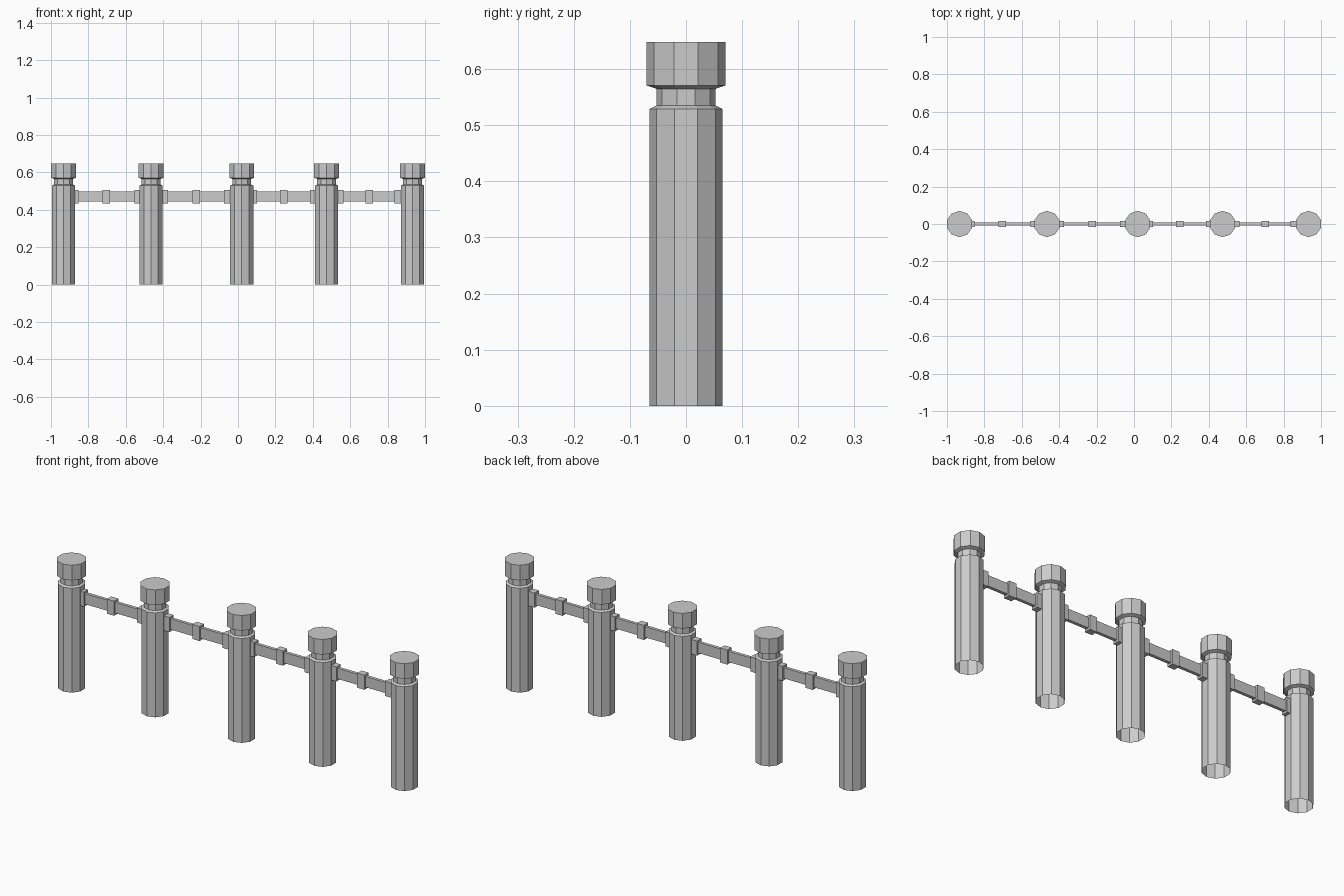
import bpy, bmesh, math

if "Cube" in bpy.data.objects:
    bpy.data.objects.remove(bpy.data.objects["Cube"])

SIDES = 10
# (radius, height) outline of a bollard, bottom end left open
PROFILE = [(0.065, 0), (0.065, 0.529), (0.053, 0.535), (0.053, 0.565),
           (0.07, 0.571), (0.07, 0.648)]


def finish(name, bm, x):
    bmesh.ops.recalc_face_normals(bm, faces=bm.faces)
    mesh = bpy.data.meshes.new(name)
    bm.to_mesh(mesh)
    bm.free()
    obj = bpy.data.objects.new(name, mesh)
    obj.location.x = x
    bpy.context.collection.objects.link(obj)


def bollard(name, x):
    bm = bmesh.new()
    rings = []
    for r, z in PROFILE:
        angles = [math.pi / 2 + math.tau * i / SIDES for i in range(SIDES)]
        rings.append([bm.verts.new((r * math.cos(a), r * math.sin(a), z)) for a in angles])
    for low, high in zip(rings, rings[1:]):
        for i in range(SIDES):
            j = (i + 1) % SIDES
            bm.faces.new((low[i], low[j], high[j], high[i]))
    bm.faces.new(rings[-1])
    finish(name, bm, x)


def box(bm, x, size):
    verts = bmesh.ops.create_cube(bm, size=1)["verts"]
    bmesh.ops.scale(bm, vec=size, verts=verts)
    bmesh.ops.translate(bm, vec=(x, 0, 0.47), verts=verts)


def rail(name, left, right):
    bm = bmesh.new()
    mid = (left + right) / 2
    # flat bar with a collar at the middle and at each end
    box(bm, 0, (right - left, 0.016, 0.054))
    for x in (left + 0.02 - mid, 0, right - 0.02 - mid):
        box(bm, x, (0.04, 0.034, 0.074))
    finish(name, bm, mid)


# Five posts
for n, x in enumerate((-0.933, -0.465, 0.02, 0.474, 0.933), 1):
    bollard(f"post_{n}", x)

# Four rails between them
for n, (a, b) in enumerate(((-0.893, -0.514), (-0.413, -0.034),
                            (0.062, 0.426), (0.524, 0.877)), 1):
    rail(f"rail_{n}", a, b)
